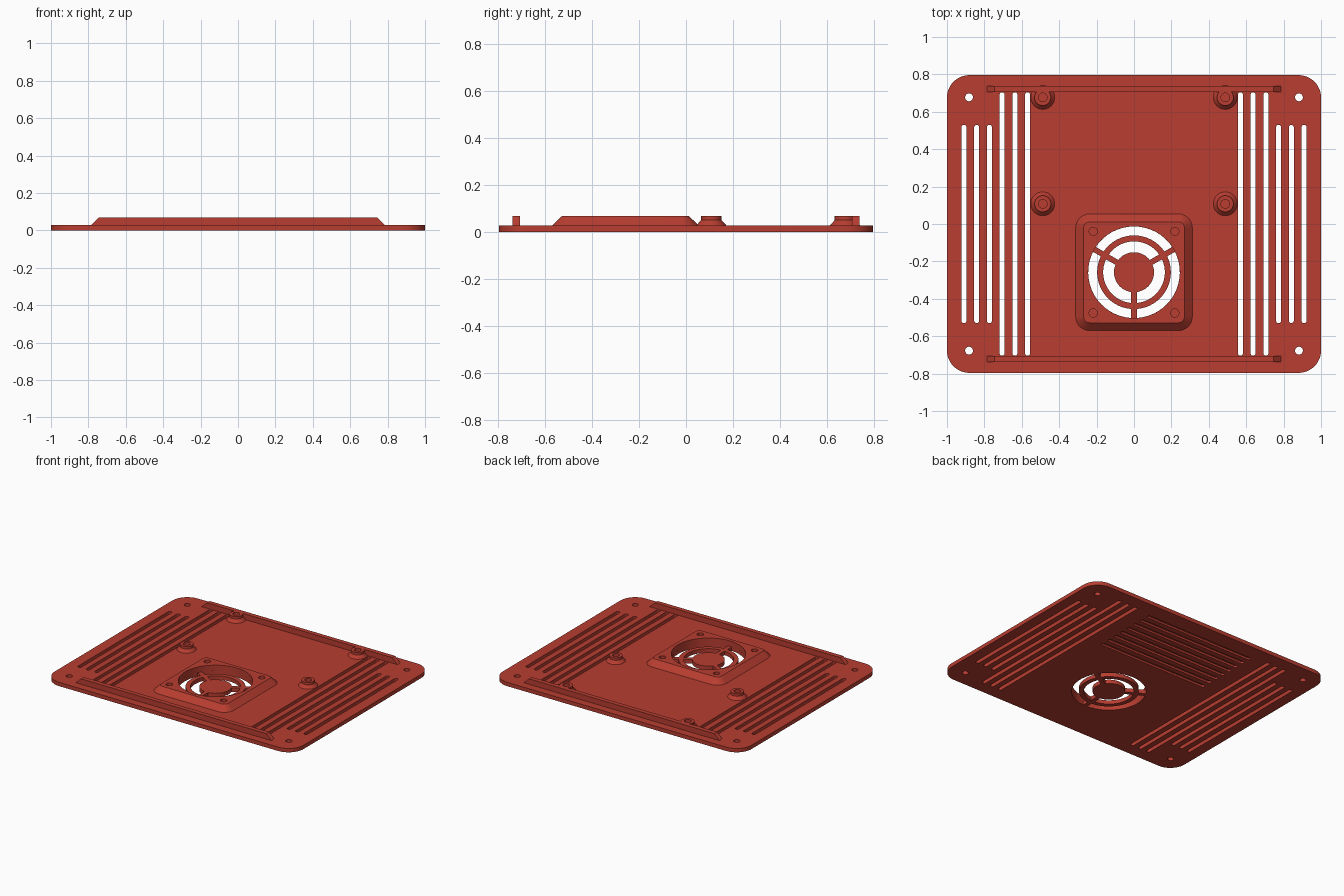
import bpy, bmesh, math

if "Cube" in bpy.data.objects:
    bpy.data.objects.remove(bpy.data.objects["Cube"])

T, TOP = 0.028, 0.068          # plate thickness, top of raised parts
FAN_Y = -0.258                 # fan centre

red = bpy.data.materials.new("brick red")
red.diffuse_color = (0.48, 0.047, 0.03, 1)
red.use_nodes = True
red.node_tree.nodes["Principled BSDF"].inputs["Base Color"].default_value = red.diffuse_color


def rounded_rect(w, h, r, cx=0, cy=0, n=8):
    """Outline of a rectangle with half sizes w, h and corner radius r."""
    pts = []
    for k, (sx, sy) in enumerate([(1, 1), (-1, 1), (-1, -1), (1, -1)]):
        for i in range(n + 1):
            a = math.pi / 2 * (k + i / n)
            pts.append((cx + sx * (w - r) + r * math.cos(a),
                        cy + sy * (h - r) + r * math.sin(a)))
    return pts


def circle(r, cx=0, cy=0, n=32):
    return [(cx + r * math.cos(2 * math.pi * i / n),
             cy + r * math.sin(2 * math.pi * i / n)) for i in range(n)]


def loft(bm, sections, capped=True):
    """Skin matching outlines given as (points, z), bottom to top."""
    rings = [[bm.verts.new((x, y, z)) for x, y in pts] for pts, z in sections]
    n = len(rings[0])
    for a, b in zip(rings, rings[1:]):
        for i in range(n):
            j = (i + 1) % n
            bm.faces.new((a[i], a[j], b[j], b[i]))
    if capped:
        bm.faces.new(rings[0][::-1])
        bm.faces.new(rings[-1])


def prism(bm, pts, z0, z1):
    loft(bm, [(pts, z0), (pts, z1)])


def make(name, bm):
    bmesh.ops.remove_doubles(bm, verts=bm.verts, dist=1e-5)
    bmesh.ops.recalc_face_normals(bm, faces=bm.faces)
    mesh = bpy.data.meshes.new(name)
    bm.to_mesh(mesh)
    bm.free()
    mesh.materials.append(red)
    ob = bpy.data.objects.new(name, mesh)
    bpy.context.collection.objects.link(ob)
    return ob


def select(ob):
    bpy.ops.object.select_all(action='DESELECT')
    ob.select_set(True)
    bpy.context.view_layer.objects.active = ob


def cut(ob, bm):
    cutter = make("cutter", bm)
    cutter.hide_render = True
    mod = ob.modifiers.new("cut", 'BOOLEAN')
    mod.operation, mod.solver, mod.object = 'DIFFERENCE', 'EXACT', cutter
    select(ob)
    bpy.ops.object.modifier_apply(modifier=mod.name)
    bpy.data.objects.remove(cutter)


def smooth(ob):
    select(ob)
    bpy.ops.object.shade_smooth_by_angle(angle=math.radians(30))


def sector(r0, r1, a0, a1, half_gap, n=16):
    """Ring segment between two spokes with parallel sides."""
    pts = []
    for r, flip in ((r1, False), (r0, True)):
        d = math.asin(half_gap / r)
        arc = [a0 + d + (a1 - a0 - 2 * d) * i / n for i in range(n + 1)]
        for a in (reversed(arc) if flip else arc):
            pts.append((r * math.cos(a), FAN_Y + r * math.sin(a)))
    return pts


# Base plate
bm = bmesh.new()
prism(bm, rounded_rect(1, 0.796, 0.12, n=12), 0, T)
plate = make("base_plate", bm)

bm = bmesh.new()
for s in (-1, 1):
    # side vent slots
    for i in range(3):
        prism(bm, rounded_rect(0.0135, 0.53, 0.0134, s * (0.773 + 0.068 * i)), -0.1, 0.1)
        prism(bm, rounded_rect(0.0135, 0.704, 0.0134, s * (0.569 + 0.068 * i)), -0.1, 0.1)
    # corner screw holes
    for t in (-1, 1):
        prism(bm, circle(0.021, s * 0.882, t * 0.677, 24), -0.1, 0.1)
# shallow grooves underneath
for i in range(8):
    prism(bm, rounded_rect(0.44, 0.0135, 0.0134, 0, 0.195 + 0.067 * i), -0.1, 0.014)
# fan grille openings
for k in range(3):
    a = math.radians(30 + 120 * k)
    for r0, r1 in ((0.107, 0.165), (0.197, 0.245)):
        prism(bm, sector(r0, r1, a, a + math.radians(120), 0.015), -0.1, 0.1)
cut(plate, bm)
smooth(plate)

# Raised fan mount with sloped sides
bm = bmesh.new()
loft(bm, [(rounded_rect(0.312, 0.312, 0.075, 0, FAN_Y), T),
          (rounded_rect(0.27, 0.27, 0.033, 0, FAN_Y), TOP)])
mount = make("fan_mount", bm)
bm = bmesh.new()
prism(bm, circle(0.245, 0, FAN_Y, 64), -0.1, 0.2)
for s in (-1, 1):
    for t in (-1, 1):
        prism(bm, circle(0.022, s * 0.218, FAN_Y + t * 0.218, 24), T + 0.002, 0.2)
cut(mount, bm)
smooth(mount)

# Standoffs: cone foot, straight collar, blind hole
profile = [(0.064, T), (0.044, 0.05), (0.044, TOP), (0.023, TOP), (0.023, T + 0.001)]
for side, s in (("left", -1), ("right", 1)):
    for place, y in (("back", 0.677), ("middle", 0.108)):
        bm = bmesh.new()
        loft(bm, [(circle(r, s * 0.488, y), z) for r, z in profile])
        smooth(make(f"standoff_{place}_{side}", bm))

# Front and back rails with sloped ends
for name, s in (("front_rail", -1), ("back_rail", 1)):
    bm = bmesh.new()
    ends = [(-0.786, T), (0.786, T), (0.745, TOP), (-0.745, TOP)]
    a, b = ([bm.verts.new((x, s * y, z)) for x, z in ends] for y in (0.706, 0.739))
    bm.faces.new(a)
    bm.faces.new(b[::-1])
    for i in range(4):
        j = (i + 1) % 4
        bm.faces.new((a[i], b[i], b[j], a[j]))
    make(name, bm)
